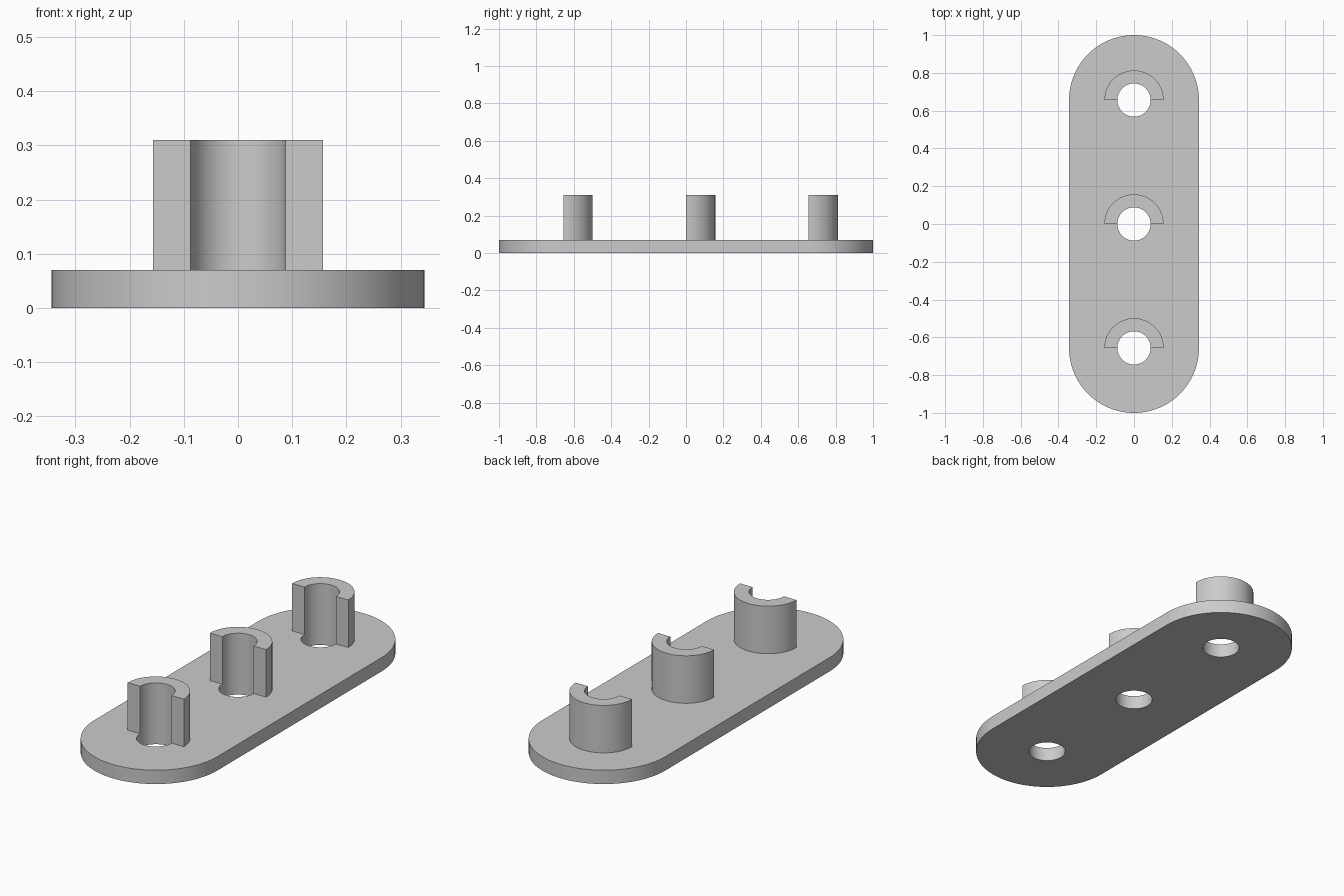
import bpy, bmesh
from math import sin, cos, pi, radians

cube = bpy.data.objects.get("Cube")
if cube:
    bpy.data.objects.remove(cube, do_unlink=True)

END_R, HOLE_R, POST_R = 0.344, 0.088, 0.157
PLATE_H, POST_TOP = 0.07, 0.31
SPACING = 1 - END_R

grey = bpy.data.materials.new("light grey")
grey.use_nodes = True
colour = (0.6, 0.6, 0.6, 1)
grey.diffuse_color = colour
grey.node_tree.nodes["Principled BSDF"].inputs["Base Color"].default_value = colour


def arc(radius, start, end, steps, y=0):
    """Points along an arc, both ends included."""
    angles = [start + (end - start) * i / steps for i in range(steps + 1)]
    return [(radius * cos(a), y + radius * sin(a)) for a in angles]


def extrude_loops(name, loops, bottom, top):
    """Fill closed outlines (inner ones become holes) and extrude them upward."""
    bm = bmesh.new()
    for loop in loops:
        verts = [bm.verts.new((x, y, bottom)) for x, y in loop]
        for a, b in zip(verts, verts[1:] + verts[:1]):
            bm.edges.new((a, b))
    bmesh.ops.triangle_fill(bm, use_beauty=True, edges=bm.edges[:])
    result = bmesh.ops.extrude_face_region(bm, geom=bm.faces[:], use_keep_orig=True)
    raised = [v for v in result["geom"] if isinstance(v, bmesh.types.BMVert)]
    bmesh.ops.translate(bm, verts=raised, vec=(0, 0, top - bottom))
    bmesh.ops.recalc_face_normals(bm, faces=bm.faces[:])
    mesh = bpy.data.meshes.new(name)
    bm.to_mesh(mesh)
    bm.free()
    mesh.materials.append(grey)
    obj = bpy.data.objects.new(name, mesh)
    bpy.context.collection.objects.link(obj)
    bpy.ops.object.select_all(action="DESELECT")
    obj.select_set(True)
    bpy.context.view_layer.objects.active = obj
    bpy.ops.object.shade_smooth_by_angle(angle=radians(30))


places = {"front": -SPACING, "middle": 0, "back": SPACING}

# Rounded plate with three through holes
outline = arc(END_R, 0, pi, 48, SPACING) + arc(END_R, pi, 2 * pi, 48, -SPACING)
holes = [arc(HOLE_R, 0, 2 * pi, 64, y)[:-1] for y in places.values()]
extrude_loops("base_plate", [outline] + holes, 0, PLATE_H)

# Half-ring posts behind each hole, open toward the front
for label, y in places.items():
    ring = arc(POST_R, 0, pi, 32, y) + arc(HOLE_R, pi, 0, 32, y)
    extrude_loops(label + "_half_ring_post", [ring], PLATE_H, POST_TOP)
